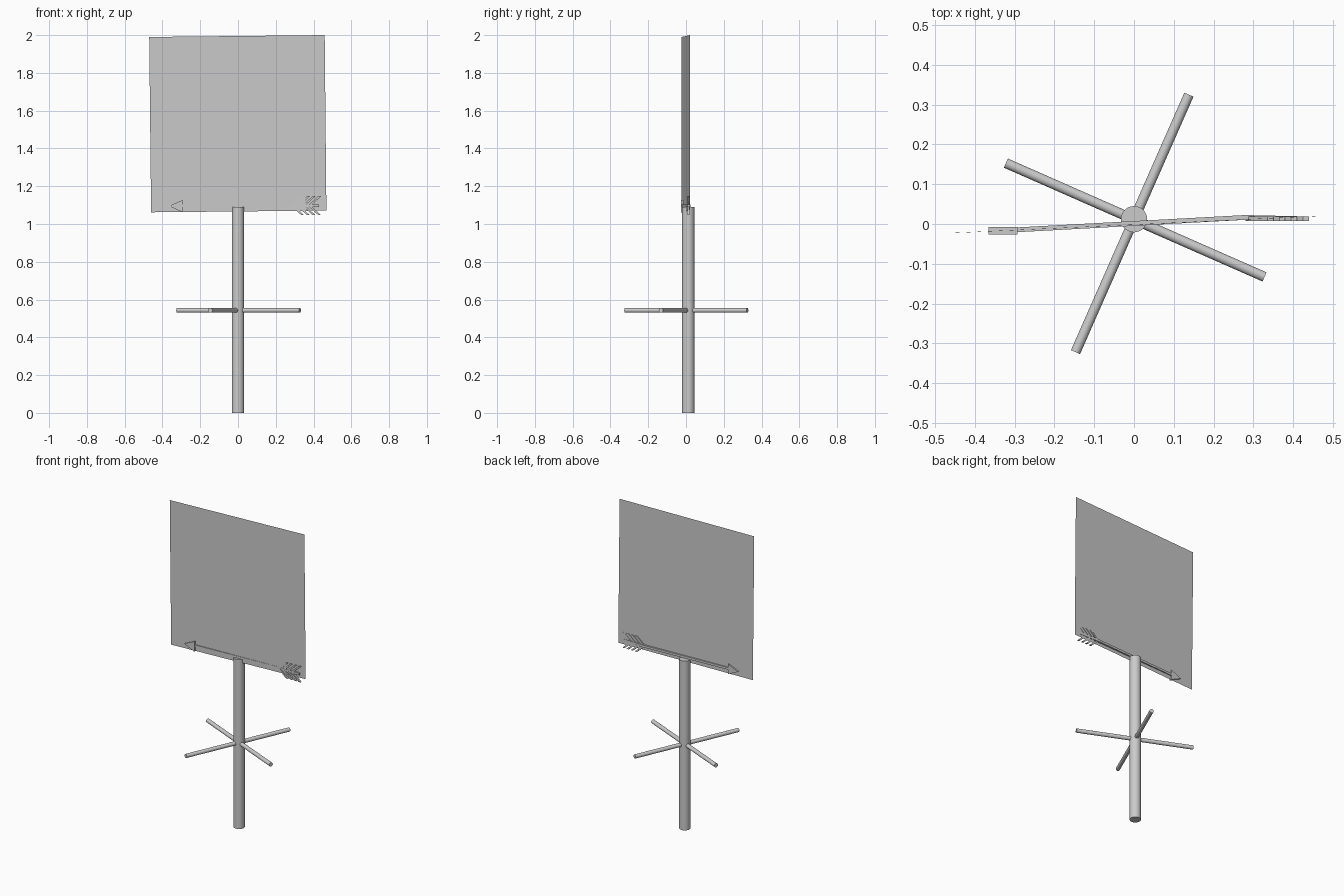
import bpy, bmesh
from mathutils import Vector

if "Cube" in bpy.data.objects:
    bpy.data.objects.remove(bpy.data.objects["Cube"])


def mesh_object(name, verts, faces):
    mesh = bpy.data.meshes.new(name)
    mesh.from_pydata(verts, [], faces)
    bm = bmesh.new()
    bm.from_mesh(mesh)
    bmesh.ops.recalc_face_normals(bm, faces=bm.faces)
    bm.to_mesh(mesh)
    bm.free()
    obj = bpy.data.objects.new(name, mesh)
    bpy.context.collection.objects.link(obj)
    return obj


def rod(name, a, b, radius, sides=32):
    a, b = Vector(a), Vector(b)
    d = b - a
    bpy.ops.mesh.primitive_cylinder_add(vertices=sides, radius=radius,
                                        depth=d.length, location=(a + b) / 2)
    obj = bpy.context.object
    obj.name = name
    obj.rotation_euler = d.to_track_quat('Z', 'Y').to_euler()
    bpy.ops.object.shade_smooth_by_angle()
    return obj


def slab(name, outline, y, half):
    """Extrude an x-z outline along y."""
    n = len(outline)
    verts = [(x, y + s * half, z) for s in (-1, 1) for x, z in outline]
    faces = [tuple(range(n)), tuple(range(2 * n - 1, n - 1, -1))]
    faces += [(i, (i + 1) % n, n + (i + 1) % n, n + i) for i in range(n)]
    return mesh_object(name, verts, faces)


# Upright pole and crossed direction rods
rod("pole", (0, 0.012, 0), (0, 0.012, 1.09), 0.033)
rod("cross_rod_long", (-0.147, -0.322, 0.543), (0.138, 0.325, 0.543), 0.0125)
rod("cross_rod_wide", (-0.322, 0.153, 0.543), (0.328, -0.133, 0.543), 0.0125)

# Thin flat panel, slightly turned
mesh_object("panel", [(-0.46, -0.023, 1.062), (0.468, 0.02, 1.071),
                      (0.459, 0.02, 2.0), (-0.47, -0.023, 1.99)], [(0, 1, 2, 3)])

# Arrow: skewed shaft, triangular head
Z = 1.097
ends = ((-0.32, -0.016), (0.43, 0.013))
path = [ends[0], (0.28, 0.0165), ends[1]]
verts = [(x, y + dy, Z + dz) for x, y in path
         for dy, dz in ((-.006, -.007), (.006, -.007), (.006, .007), (-.006, .007))]
faces = [(0, 1, 2, 3), (8, 9, 10, 11)]
faces += [(s + i, s + (i + 1) % 4, s + 4 + (i + 1) % 4, s + 4 + i)
          for s in (0, 4) for i in range(4)]
mesh_object("arrow_shaft", verts, faces)
slab("arrow_head", [(-0.365, Z - 0.002), (-0.293, Z - 0.035), (-0.293, Z + 0.03)], -0.017, 0.009)

# Chevron feathers at the tail
for k in range(4):
    x = 0.28 + 0.03 * k
    slab(f"feather_{k + 1}",
         [(x, Z), (x + 0.055, Z + 0.05), (x + 0.07, Z + 0.05),
          (x + 0.015, Z), (x + 0.07, Z - 0.05), (x + 0.055, Z - 0.05)], 0.013, 0.006)
